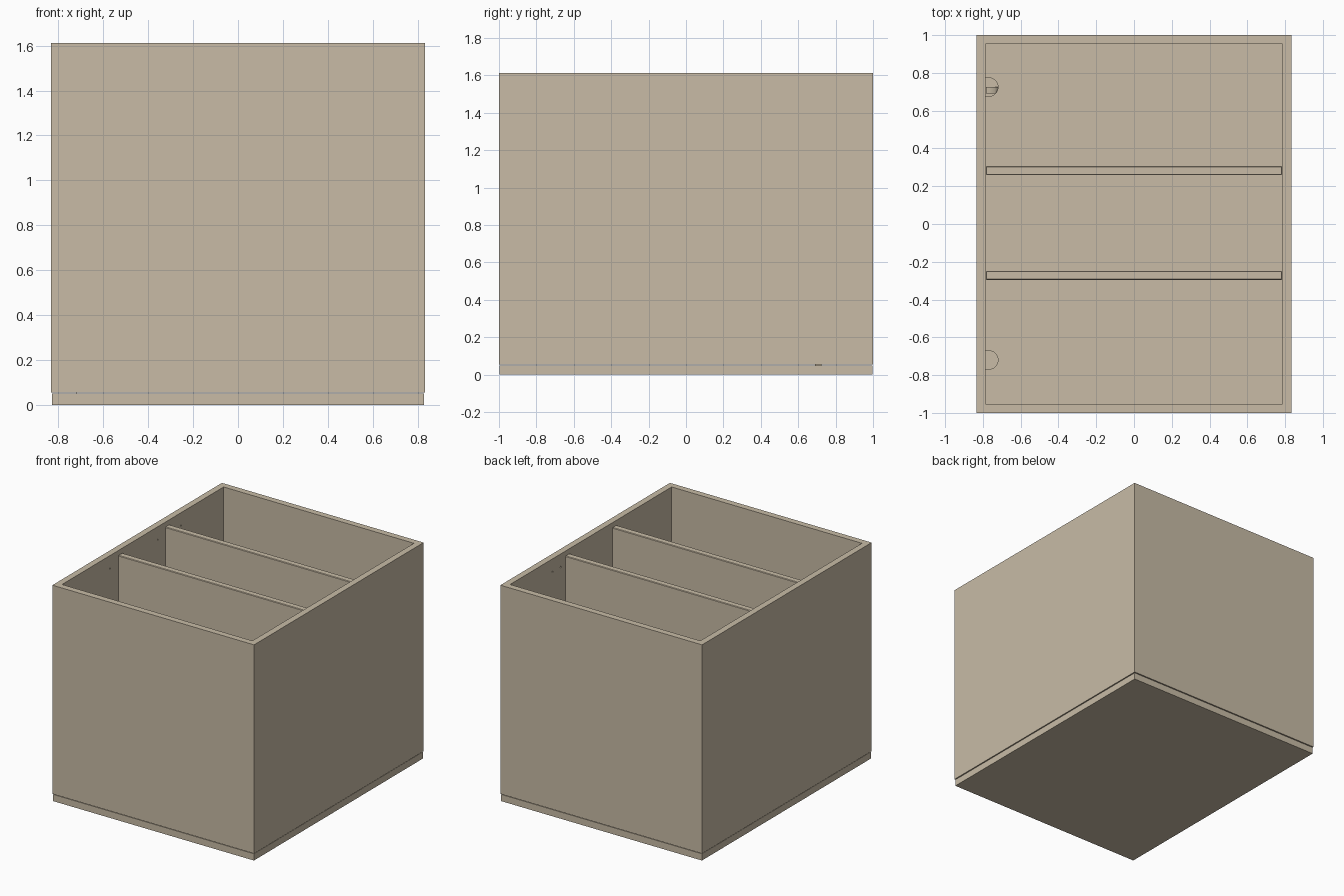
import bpy, bmesh, math
from mathutils import Matrix

if "Cube" in bpy.data.objects:
    bpy.data.objects.remove(bpy.data.objects["Cube"])

wood = bpy.data.materials.new("tan_board")
wood.diffuse_color = (0.58, 0.50, 0.38, 1)
wood.use_nodes = True
wood.node_tree.nodes["Principled BSDF"].inputs["Base Color"].default_value = wood.diffuse_color


def finish(name, bm):
    mesh = bpy.data.meshes.new(name)
    bm.to_mesh(mesh)
    bm.free()
    ob = bpy.data.objects.new(name, mesh)
    mesh.materials.append(wood)
    bpy.context.collection.objects.link(ob)
    return ob


def block(name, lo, hi):
    bm = bmesh.new()
    size = [b - a for a, b in zip(lo, hi)]
    mid = [(a + b) / 2 for a, b in zip(lo, hi)]
    bmesh.ops.create_cube(bm, size=1, matrix=Matrix.Translation(mid) @ Matrix.Diagonal((*size, 1)))
    return finish(name, bm)


def cylinder(name, at, radius, depth, sides, axis="Z"):
    bm = bmesh.new()
    turn = Matrix.Rotation(math.pi / 2, 4, "Y") if axis == "X" else Matrix()
    bmesh.ops.create_cone(bm, cap_ends=True, segments=sides, radius1=radius, radius2=radius,
                          depth=depth, matrix=Matrix.Translation(at) @ turn)
    return finish(name, bm)


def cut(target, cutter):
    mod = target.modifiers.new("cut", "BOOLEAN")
    mod.operation = "DIFFERENCE"
    mod.solver = "EXACT"
    mod.object = cutter
    cutter.hide_render = True
    cutter.hide_set(True)


W, D, TOP, GAP, T = 0.833, 1.0, 1.613, 0.055, 0.047
IX, IY, FLOOR = W - T, D - T, GAP + T

# Base board, slightly inset below the box
block("base_board", (-W + 0.004, -D + 0.004, 0), (W - 0.004, D - 0.004, 0.05))

# Open box hollowed from a solid block
box = block("box", (-W, -D, GAP), (W, D, TOP))
cut(box, block("cavity_cutter", (-IX, -IY, FLOOR), (IX, IY, TOP + 0.2)))

# Half-round finger holes in the floor beside the left wall
for y in (-0.72, 0.725):
    bm = bmesh.new()
    n, r, cx = 20, 0.049, -0.769
    ring = [(-IX, y - r), *[(cx + r * math.cos(a), y + r * math.sin(a))
            for a in (math.pi * (i / n - 0.5) for i in range(n + 1))], (-IX, y + r)]
    face = bm.faces.new([bm.verts.new((px, py, 0.052)) for px, py in ring])
    out = bmesh.ops.extrude_face_region(bm, geom=[face])["geom"]
    bmesh.ops.translate(bm, vec=(0, 0, 0.06),
                        verts=[v for v in out if isinstance(v, bmesh.types.BMVert)])
    bmesh.ops.recalc_face_normals(bm, faces=bm.faces)
    cut(box, finish("finger_hole_cutter", bm))

# Small peg holes in both side walls
for x, ys in ((-IX, (-0.39, 0.176, 0.448)), (IX, (0.451, 0.356))):
    for y in ys:
        cut(box, cylinder("peg_hole_cutter", (x, y, 1.515), 0.006, 0.03, 10, "X"))

# Two upright dividers
for y in (-0.272, 0.283):
    divider = block("divider", (-IX + 0.002, y - 0.024, FLOOR), (IX - 0.002, y + 0.024, 1.58))
    bevel = divider.modifiers.new("soft_edges", "BEVEL")
    bevel.width = 0.004

# Pull strap: flat tail in the gap, then a small arch inside the rear hole
bm = bmesh.new()
path = [(-0.82, 0.051), (-0.72, 0.051)]
path += [(-0.784 + 0.064 * math.cos(a), 0.051 + 0.04 * math.sin(a))
         for a in (math.pi / 2 * i / 10 for i in range(1, 11))]
rows = [[bm.verts.new((x, y, z)) for y in (0.69, 0.725)] for x, z in path]
for a, b in zip(rows, rows[1:]):
    bm.faces.new((a[0], b[0], b[1], a[1]))
strap = finish("pull_strap", bm)
solid = strap.modifiers.new("thickness", "SOLIDIFY")
solid.thickness = 0.003
